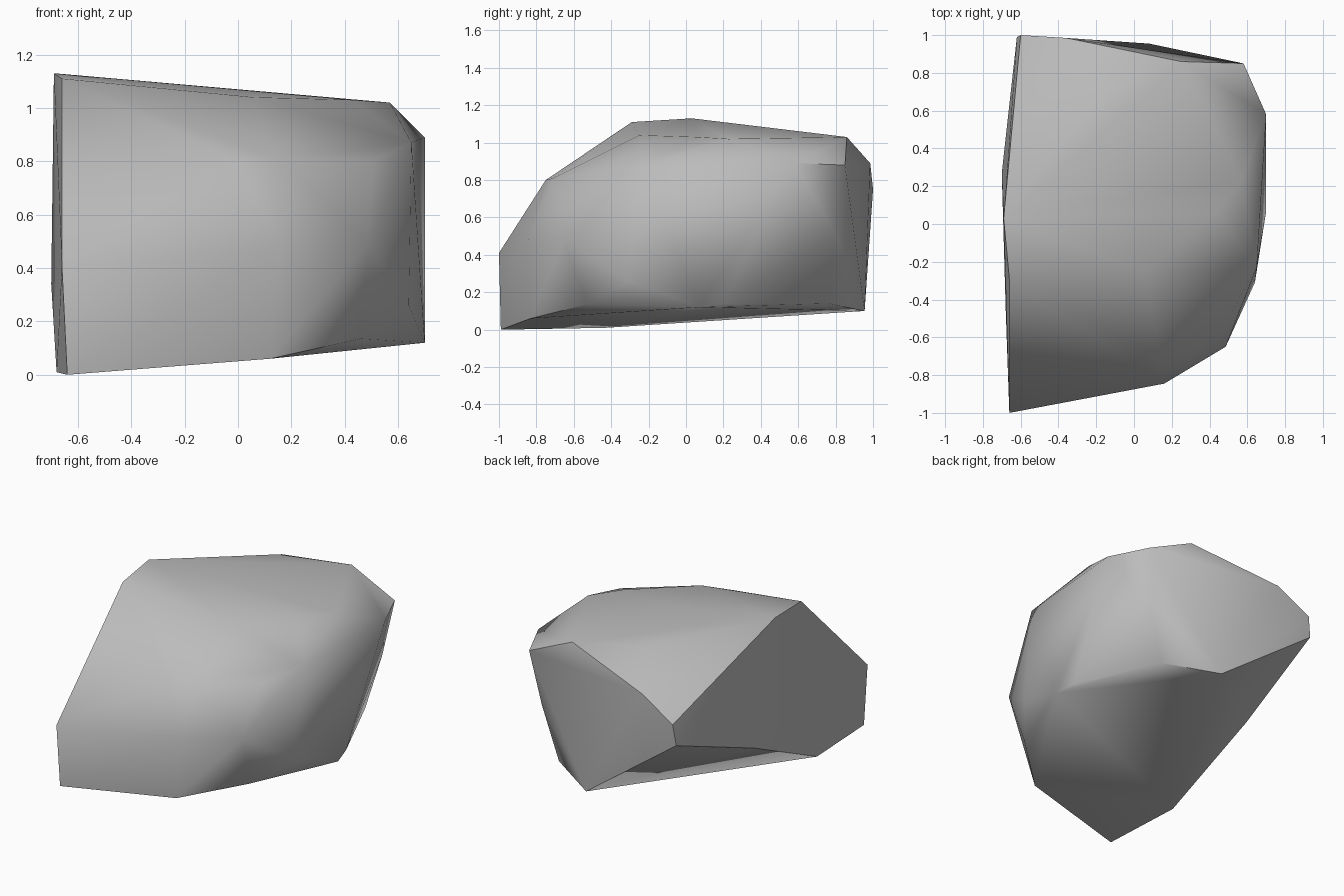
import bpy
import bmesh
import math

cube = bpy.data.objects.get("Cube")
if cube:
    bpy.data.objects.remove(cube, do_unlink=True)


def flat_material(name, color):
    material = bpy.data.materials.new(name)
    material.use_nodes = True
    material.diffuse_color = color
    shader = next(n for n in material.node_tree.nodes if n.type == 'BSDF_PRINCIPLED')
    shader.inputs["Base Color"].default_value = color
    shader.inputs["Roughness"].default_value = 1
    return material


def hull_object(name, corner_groups, material):
    """Wrap a tight convex skin around the corner points."""
    bm = bmesh.new()
    for corners in corner_groups:
        for corner in corners:
            bm.verts.new(corner)
    result = bmesh.ops.convex_hull(bm, input=list(bm.verts))
    loose = [v for v in bm.verts if not v.link_faces]
    bmesh.ops.delete(bm, geom=loose, context='VERTS')
    # merge the nearly flat triangles into broad facets
    bmesh.ops.dissolve_limit(bm, angle_limit=math.radians(3),
                             verts=list(bm.verts), edges=list(bm.edges))
    bmesh.ops.recalc_face_normals(bm, faces=list(bm.faces))
    mesh = bpy.data.meshes.new(name)
    bm.to_mesh(mesh)
    bm.free()
    mesh.materials.append(material)
    obj = bpy.data.objects.new(name, mesh)
    bpy.context.scene.collection.objects.link(obj)
    return obj


# Broken flat side and the undercut beneath it
cleft_side = [(-.64, -.99, 0), (-.66, -1, .41), (-.66, -.29, 1.11), (-.69, .03, 1.13),
              (-.6, 1, .75), (-.62, .99, .61), (-.7, .27, .34), (-.68, -.43, .01)]
# Crown
crown = [(.06, -.25, 1.04), (.43, .06, 1.03), (.57, .23, 1.02),
         (.25, .86, 1.03), (-.18, .69, 1.05)]
# Rim around the shoulder
shoulder = [(0, -.75, .8), (.14, -.71, .81), (.51, -.48, .8), (.65, -.23, .87),
            (.7, .58, .89), (.58, .85, .88), (-.36, .985, .89)]
# Waist and base
waist = [(.16, -.845, .48), (.485, -.65, .49), (.64, -.31, .26), (.52, .8, .51)]
base = [(.12, -.83, .06), (.46, -.53, .135), (.7, .07, .12),
        (.67, .2, .14), (.42, .76, .14), (.08, .955, .1)]

stone = flat_material("stone grey", (.5, .5, .5, 1))
rock = hull_object("rock", [cleft_side, crown, shoulder, waist, base], stone)

# Soft rounding with the hard breaks kept sharp
bpy.ops.object.select_all(action='DESELECT')
rock.select_set(True)
bpy.context.view_layer.objects.active = rock
bpy.ops.object.shade_smooth_by_angle(angle=math.radians(48))
